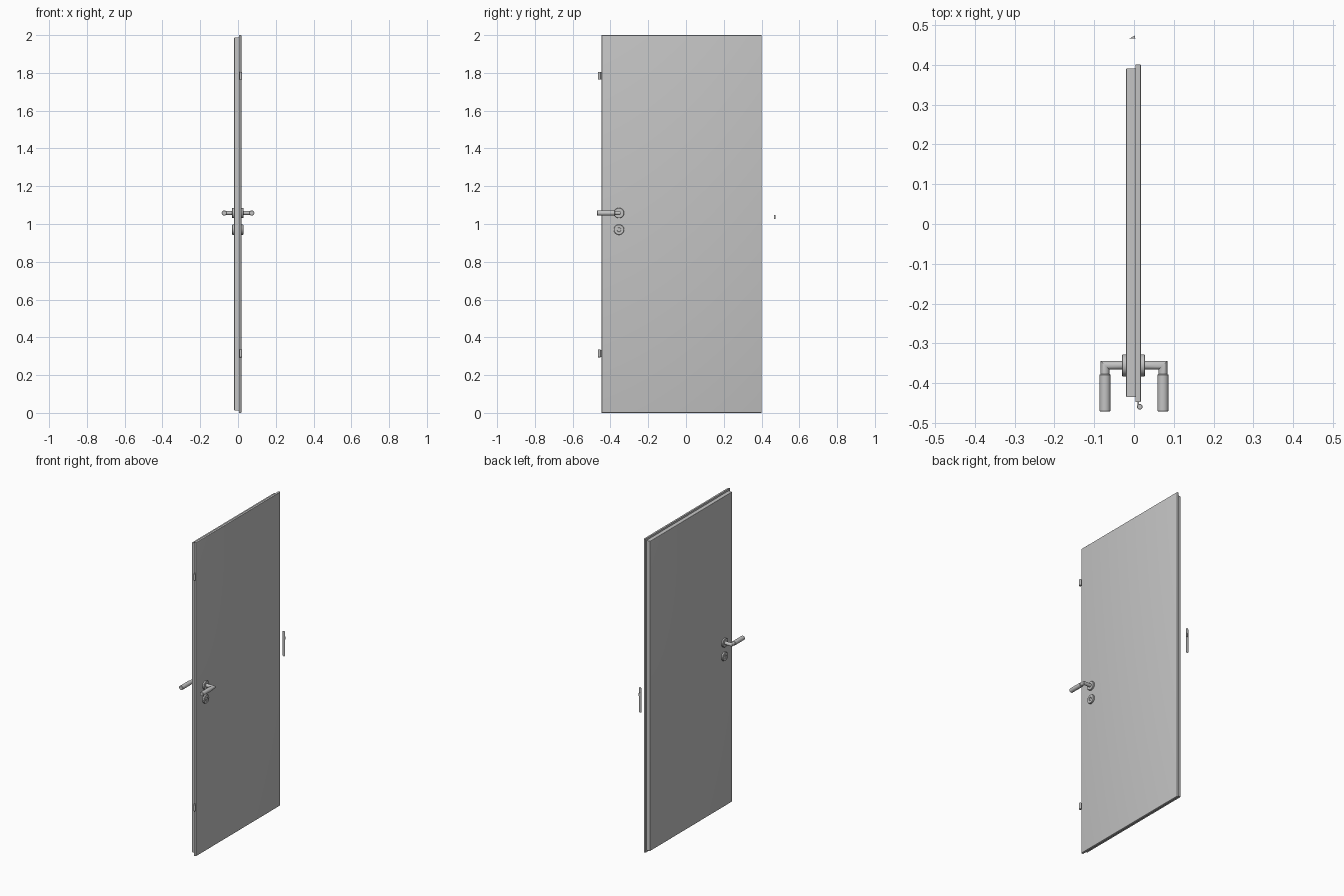
import bpy, bmesh, math
from mathutils import Vector

if "Cube" in bpy.data.objects:
    bpy.data.objects.remove(bpy.data.objects["Cube"])

grey = bpy.data.materials.new("light grey")
grey.diffuse_color = (0.55, 0.55, 0.55, 1)
grey.use_nodes = True
grey.node_tree.nodes["Principled BSDF"].inputs["Base Color"].default_value = grey.diffuse_color


def finish(bm, name, smooth=True):
    bmesh.ops.recalc_face_normals(bm, faces=bm.faces)
    me = bpy.data.meshes.new(name)
    bm.to_mesh(me)
    bm.free()
    ob = bpy.data.objects.new(name, me)
    bpy.context.collection.objects.link(ob)
    me.materials.append(grey)
    if smooth:
        bpy.ops.object.select_all(action='DESELECT')
        ob.select_set(True)
        bpy.context.view_layer.objects.active = ob
        bpy.ops.object.shade_smooth_by_angle(angle=math.radians(35))
    return ob


def box(name, lo, hi, bevel_x=None, r=0.003):
    """Box by corners; edges lying at x = bevel_x get rounded."""
    bm = bmesh.new()
    bmesh.ops.create_cube(bm, size=1)
    for v in bm.verts:
        v.co = [(a + b) / 2 + c * (b - a) for a, b, c in zip(lo, hi, v.co)]
    if bevel_x is not None:
        edges = [e for e in bm.edges if all(abs(v.co.x - bevel_x) < 1e-5 for v in e.verts)]
        bmesh.ops.bevel(bm, geom=edges, offset=r, segments=3, profile=0.5, affect='EDGES')
    return finish(bm, name, bevel_x is not None)


def lathe(name, origin, axis, profile, n=32):
    """Turn (distance, radius) pairs around an axis."""
    bm = bmesh.new()
    rot = Vector((0, 0, 1)).rotation_difference(Vector(axis))
    rings = []
    for d, r in profile:
        rings.append([bm.verts.new(Vector(origin) + rot @ Vector(
            (r * math.cos(i * math.tau / n), r * math.sin(i * math.tau / n), d)))
            for i in range(n)])
    for a, b in zip(rings, rings[1:]):
        for i in range(n):
            bm.faces.new((a[i], a[(i + 1) % n], b[(i + 1) % n], b[i]))
    bm.faces.new(rings[0])
    bm.faces.new(rings[-1])
    return finish(bm, name)


# Rebated door leaf: smaller inner slab and overlapping outer slab
box("leaf_inner", (-0.020, -0.435, 0.012), (0.0042, 0.391, 1.988), -0.020)
box("leaf_outer", (0.0042, -0.447, 0), (0.0175, 0.401, 2.0), 0.0175)

HY, HZ, KZ = -0.355, 1.058, 0.970
GX = 0.0728                       # distance of grip axis from centre
for side, face, label in ((1, 0.0175, "outer"), (-1, -0.020, "inner")):
    axis = (side, 0, 0)
    # Handle rosette
    lathe("handle_rosette_" + label, (face, HY, HZ), axis,
          [(-0.001, 0.0275), (0.0085, 0.0275), (0.0105, 0.0255), (0.0105, 0.0125)])
    # Neck and arm joined by a mitred elbow
    r, n = 0.0108, 32
    bm = bmesh.new()
    rings = [[], [], []]
    for i in range(n):
        c, s = r * math.cos(i * math.tau / n), r * math.sin(i * math.tau / n)
        rings[0].append(bm.verts.new((face, HY + c, HZ + s)))
        rings[1].append(bm.verts.new((side * (GX + c), HY + c, HZ + s)))
        rings[2].append(bm.verts.new((side * (GX + c), -0.380, HZ + s)))
    for a, b in zip(rings, rings[1:]):
        for i in range(n):
            bm.faces.new((a[i], a[(i + 1) % n], b[(i + 1) % n], b[i]))
    finish(bm, "handle_elbow_" + label)
    # Thicker grip
    lathe("handle_grip_" + label, (side * GX, -0.377, HZ), (0, -1, 0),
          [(0, 0.0115), (0.002, 0.0137), (0.0925, 0.0137), (0.0945, 0.0117)])
    # Keyhole rosette with recessed centre and cylinder plug
    lathe("key_rosette_" + label, (face, HY, KZ), axis,
          [(-0.001, 0.0275), (0.0085, 0.0275), (0.0105, 0.0255),
           (0.0105, 0.0115), (0.006, 0.0105)])
    lathe("key_cylinder_" + label, (face, HY, KZ), axis,
          [(0, 0.0085), (0.0095, 0.0085)], 24)

# Hinges: knuckle plus arm reaching the leaf
for label, z in (("upper", 1.785), ("lower", 0.315)):
    lathe("hinge_knuckle_" + label, (0.0145, -0.459, z - 0.021), (0, 0, 1),
          [(0, 0.006), (0.001, 0.007), (0.041, 0.007), (0.042, 0.006)], 24)
    box("hinge_arm_" + label, (0.009, -0.455, z - 0.019), (0.0125, -0.444, z + 0.019))

# Lock faceplate with rounded ends, standing apart from the leaf
bm = bmesh.new()
X0, R, Z0, Z1 = -0.0038, 0.008, 0.920, 1.083
outline = []
for zc, start in ((Z1 - R, 0), (Z0 + R, math.pi)):
    for i in range(13):
        a = start + i * math.pi / 12
        outline.append(bm.verts.new((X0 + R * math.cos(a), 0.4660, zc + R * math.sin(a))))
plate = bm.faces.new(outline)
ext = bmesh.ops.extrude_face_region(bm, geom=[plate], use_keep_orig=True)
for v in ext["geom"]:
    if isinstance(v, bmesh.types.BMVert):
        v.co.y += 0.0012
finish(bm, "lock_faceplate", False)

# Wedge-shaped latch bolt
bm = bmesh.new()
ends = [[bm.verts.new((x, y, z)) for x, y in ((-0.0095, 0.467), (0.002, 0.467), (0.002, 0.4735))]
        for z in (1.027, 1.047)]
for f in ends:
    bm.faces.new(f)
for i in range(3):
    j = (i + 1) % 3
    bm.faces.new((ends[0][i], ends[0][j], ends[1][j], ends[1][i]))
finish(bm, "latch_bolt", False)
